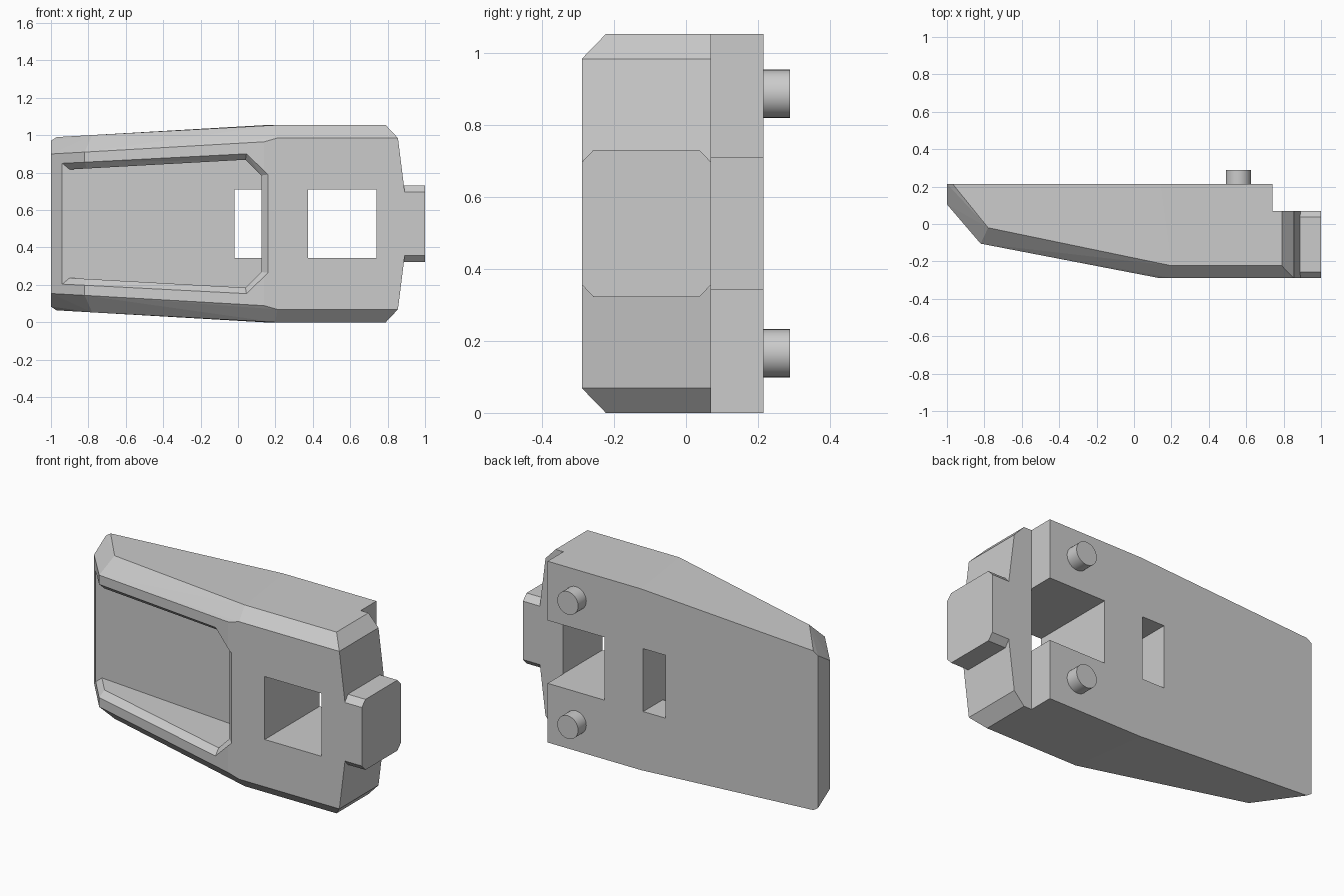
import bpy, bmesh
from mathutils import Matrix

MID = 0.527      # height of the horizontal symmetry plane
SHIFT = -0.005   # centres the finished model in y

old = bpy.data.objects.get("Cube")
if old:
    bpy.data.objects.remove(old)

grey = bpy.data.materials.new("plain grey")
grey.use_nodes = True
GREY = (0.6, 0.6, 0.6, 1)
grey.diffuse_color = GREY
grey.node_tree.nodes["Principled BSDF"].inputs["Base Color"].default_value = GREY


def finish(bm, name):
    bmesh.ops.recalc_face_normals(bm, faces=bm.faces)
    mesh = bpy.data.meshes.new(name)
    bm.to_mesh(mesh)
    bm.free()
    mesh.materials.append(grey)
    ob = bpy.data.objects.new(name, mesh)
    bpy.context.collection.objects.link(ob)
    return ob


def hull(name, points):
    """Convex solid from (x, y, h) points mirrored about the middle height."""
    bm = bmesh.new()
    for x, y, h in points:
        for s in (1, -1):
            bm.verts.new((x, y, MID + s * h))
    bmesh.ops.convex_hull(bm, input=bm.verts)
    bmesh.ops.dissolve_limit(bm, angle_limit=0.01, verts=bm.verts, edges=bm.edges)
    return finish(bm, name)


def block(name, x0, x1, y0, y1, h):
    return hull(name, [(x, y, h) for x in (x0, x1) for y in (y0, y1)])


def combine(target, other, operation):
    mod = target.modifiers.new(other.name, 'BOOLEAN')
    mod.object, mod.operation, mod.solver = other, operation, 'EXACT'
    bpy.context.view_layer.objects.active = target
    bpy.ops.object.modifier_apply(modifier=mod.name)
    bpy.data.objects.remove(other)


# Tapered body with chamfered front edges
body = hull("tapered_body", [
    # back outline
    (-1, .22, .443), (-.97, .22, .463), (.14, .22, .527),
    (.79, .22, .527), (.855, .22, .458), (.89, .22, .18),
    # outer edge of the chamfer
    (-.78, -.015, .474), (.2, -.218, .527), (.79, -.218, .527),
    # front face
    (-1, .11, .373), (-.82, -.10, .383), (.14, -.285, .438),
    (.21, -.285, .458), (.855, -.285, .458), (.89, -.285, .18)])

# End tab with bevelled long edges
tab = hull("end_tab", [(x, y, h) for x in (.8, 1) for y, h in
                       ((-.285, .17), (-.252, .205), (.042, .205), (.075, .17))])
combine(body, tab, 'UNION')

# Step at the back of the tab end
combine(body, block("step_cutter", .74, 1.2, .075, .5, .8), 'DIFFERENCE')

# Front pocket: chamfered rim, straight walls and flat floor
FLOOR = .04
rim = [  # outer x, h, y, then inner x, h, y
    (-.94, .323, FLOOR, -.9, .29, FLOOR),
    (-.82, .329, -.10, -.809, .295, -.066),
    (.045, .374, -.267, .04, .342, -.23),
    (.16, .263, -.285, .125, .258, -.25)]
ring = [(s, p) for s, row in ((1, rim), (-1, rim[::-1])) for p in row]
bm = bmesh.new()
loops = []
for s, (ox, oh, oy, ix, ih, iy) in ring:
    loops.append([bm.verts.new(c) for c in (
        (ox, -.6, MID + s * oh), (ox, oy, MID + s * oh),
        (ix, iy, MID + s * ih), (ix, FLOOR, MID + s * ih))])
for a, b in zip(loops, loops[1:] + loops[:1]):
    for k in range(3):
        bm.faces.new((a[k], b[k], b[k + 1], a[k + 1]))
for k in (0, 3):
    bm.faces.new([v[k] for v in loops])
bmesh.ops.remove_doubles(bm, verts=bm.verts, dist=.0001)
bmesh.ops.triangulate(bm, faces=[f for f in bm.faces if len(f.verts) == 4])
combine(body, finish(bm, "pocket_cutter"), 'DIFFERENCE')

# Through openings: narrow slot in the pocket, square window beside it
combine(body, block("slot_cutter", -.02, .125, -.1, .6, .183), 'DIFFERENCE')
combine(body, block("window_cutter", .375, .741, -.6, .6, .183), 'DIFFERENCE')

# Merge flat faces left by the cuts
bm = bmesh.new()
bm.from_mesh(body.data)
bmesh.ops.dissolve_limit(bm, angle_limit=0.01, verts=bm.verts, edges=bm.edges)
bm.to_mesh(body.data)
bm.free()
body.location.y = SHIFT

# Round locating pegs on the back
for name, side in (("upper_peg", 1), ("lower_peg", -1)):
    bm = bmesh.new()
    bmesh.ops.create_cone(bm, cap_ends=True, segments=32, radius1=.067,
                          radius2=.067, depth=.095,
                          matrix=Matrix.Rotation(1.570796, 4, 'X'))
    peg = finish(bm, name)
    peg.location = (.558, .2475 + SHIFT, MID + side * .361)
    bpy.ops.object.select_all(action='DESELECT')
    peg.select_set(True)
    bpy.context.view_layer.objects.active = peg
    bpy.ops.object.shade_smooth_by_angle()
